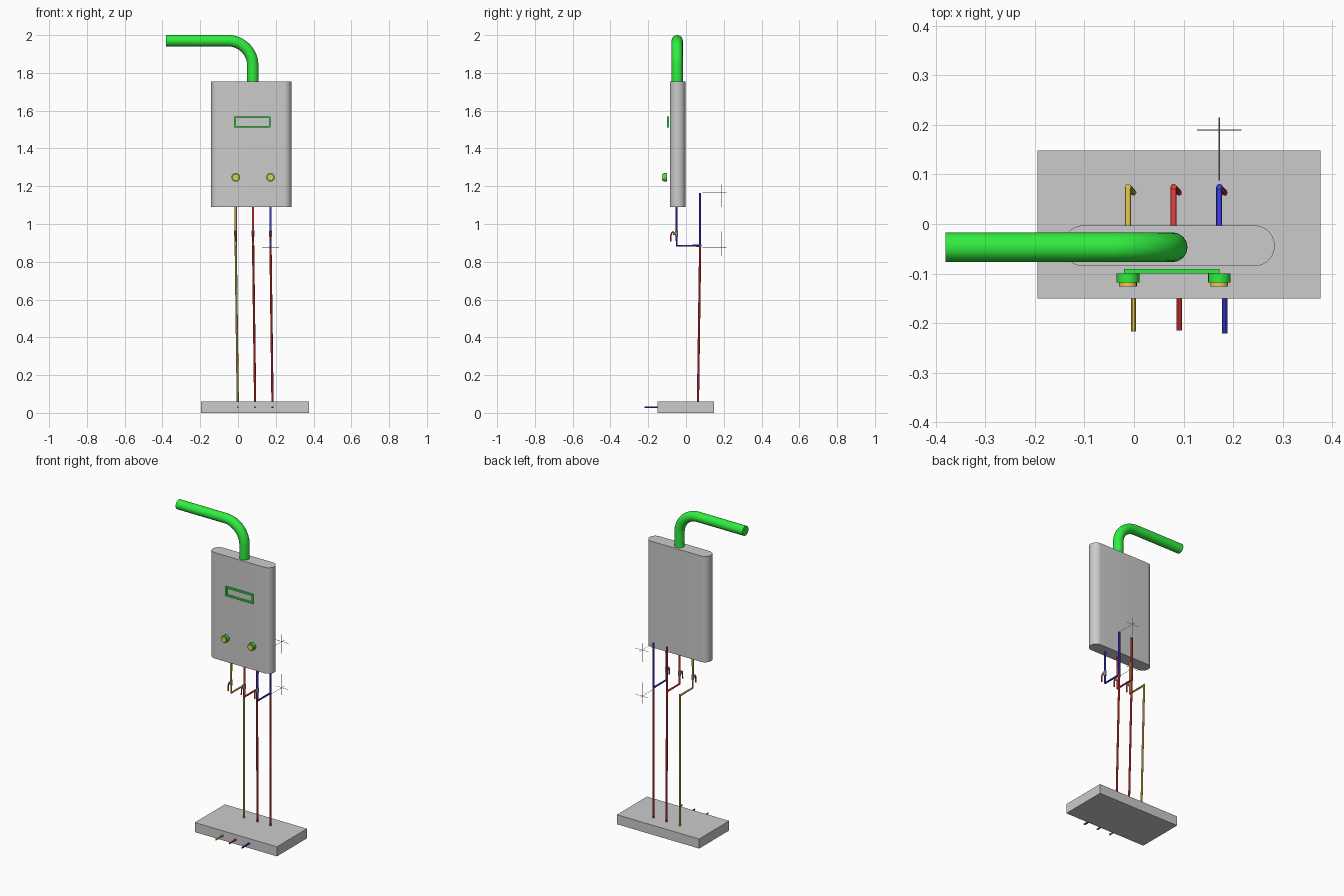
import bpy, bmesh, math
from math import sin, cos, pi

if "Cube" in bpy.data.objects:
    bpy.data.objects.remove(bpy.data.objects["Cube"])


def mat(name, rgb):
    m = bpy.data.materials.new(name)
    m.diffuse_color = (*rgb, 1)
    m.use_nodes = True
    m.node_tree.nodes["Principled BSDF"].inputs["Base Color"].default_value = m.diffuse_color
    return m


GREEN = mat("green", (0.03, 0.85, 0.05))
AMBER = mat("amber", (0.83, 0.6, 0.08))
RED = mat("red", (0.85, 0.05, 0.05))
BLUE = mat("blue", (0.05, 0.05, 0.85))


def finish(name, mesh, material=None):
    ob = bpy.data.objects.new(name, mesh)
    bpy.context.scene.collection.objects.link(ob)
    if material:
        mesh.materials.clear()
        mesh.materials.append(material)
    bpy.ops.object.select_all(action='DESELECT')
    ob.select_set(True)
    bpy.context.view_layer.objects.active = ob
    bpy.ops.object.shade_smooth_by_angle(angle=math.radians(35))
    return ob


def curve_mesh(name, curve):
    tmp = bpy.data.objects.new(name + "_path", curve)
    bpy.context.scene.collection.objects.link(tmp)
    dg = bpy.context.evaluated_depsgraph_get()
    mesh = bpy.data.meshes.new_from_object(tmp.evaluated_get(dg))
    bpy.data.objects.remove(tmp)
    return mesh


def add_spline(curve, pts, cyclic=False):
    s = curve.splines.new('POLY')
    s.points.add(len(pts) - 1)
    for p, co in zip(s.points, pts):
        p.co = (*co, 1)
    s.use_cyclic_u = cyclic


def tube(name, paths, r, material=None, res=3):
    c = bpy.data.curves.new(name, 'CURVE')
    c.dimensions = '3D'
    c.bevel_depth, c.bevel_resolution, c.use_fill_caps = r, res, True
    for pts in paths:
        add_spline(c, pts)
    return finish(name, curve_mesh(name, c), material)


def prism(name, outline, z0, z1, material=None):
    bm = bmesh.new()
    f = bm.faces.new([bm.verts.new((x, y, z0)) for x, y in outline])
    top = bmesh.ops.extrude_face_region(bm, geom=[f])['geom']
    bmesh.ops.translate(bm, vec=(0, 0, z1 - z0),
                        verts=[v for v in top if isinstance(v, bmesh.types.BMVert)])
    bmesh.ops.recalc_face_normals(bm, faces=bm.faces)
    me = bpy.data.meshes.new(name)
    bm.to_mesh(me)
    bm.free()
    return finish(name, me, material)


# Floor slab
prism("floor_slab", [(-0.195, -0.15), (0.376, -0.15), (0.376, 0.148), (-0.195, 0.148)], 0, 0.06)

# Heater casing with half-round sides
R, CY = 0.041, -0.044
outline = [(0.284 - R + R * cos(a), CY + R * sin(a)) for a in [-pi/2 + pi * i / 20 for i in range(21)]]
outline += [(-0.143 + R + R * cos(a), CY + R * sin(a)) for a in [pi/2 + pi * i / 20 for i in range(21)]]
prism("heater_casing", outline, 1.09, 1.755)

# Flue pipe: up, elbow, then out to the left
FX, FY, B = 0.078, -0.047, 0.13
flue = [(FX, FY, 1.75)]
flue += [(FX - B + B * cos(a), FY, 1.97 - B + B * sin(a)) for a in [pi/2 * i / 16 for i in range(17)]]
flue.append((-0.38, FY, 1.97))
tube("flue_pipe", [flue], 0.03, GREEN, 6)

# Display frame
c = bpy.data.curves.new("display_frame", 'CURVE')
c.dimensions, c.fill_mode, c.extrude = '2D', 'BOTH', 0.0045
for d in (0, 0.01):
    x0, x1, y0, y1 = -0.02 + d, 0.173 - d, -0.03 + d, 0.03 - d
    add_spline(c, [(x0, y0, 0), (x1, y0, 0), (x1, y1, 0), (x0, y1, 0)], True)
frame = finish("display_frame", curve_mesh("display_frame", c), GREEN)
frame.rotation_euler.x = pi / 2
frame.location = (0, -0.0955, 1.54)

# Control knobs
for side, x in (("left", -0.012), ("right", 0.172)):
    z = 1.247
    tube(f"{side}_knob_ring", [[(x, -0.1, z), (x, -0.118, z)]], 0.023, GREEN, 6)
    tube(f"{side}_knob_cap", [[(x, -0.117, z), (x, -0.126, z)]], 0.018, AMBER, 6)

# Supply lines: heater drop, riser from the floor, valve, stub out of the slab
PY, WY, ZB, ZT, r = -0.05, 0.075, 0.885, 1.165, 0.006
for name, x, upper, lower, stub, end in (("gas", -0.012, AMBER, AMBER, False, -0.217),
                                         ("hot", 0.08, RED, RED, True, -0.215),
                                         ("cold", 0.172, BLUE, RED, True, -0.221)):
    tube(f"{name}_heater_pipe", [[(x, PY, 1.1), (x, PY, ZB), (x, WY, ZB)]], r, upper)
    if stub:
        tube(f"{name}_upper_stub", [[(x, WY, ZB - 0.006), (x, WY, ZT)]], r, upper)
    tube(f"{name}_floor_riser", [[(x, WY, ZB + 0.006), (x + 0.011, WY - 0.012, 0.03)]], r, lower)
    tube(f"{name}_slab_outlet", [[(x + 0.011, -0.14, 0.03), (x + 0.011, end, 0.03)]], r * 0.9, upper)
    tube(f"{name}_valve_body", [[(x, PY, 0.935), (x, PY, 0.965)],
                                [(x, PY, 0.95), (x, PY - 0.018, 0.95)]], 0.008)
    tube(f"{name}_valve_lever", [[(x, PY - 0.016, 0.96), (x, PY - 0.026, 0.953),
                                  (x, PY - 0.03, 0.94), (x, PY - 0.03, 0.908)]], 0.004, RED)

# Dimension lines beside the cold stub
DX, DY, Z0 = 0.172, 0.19, 0.875
lines = [[(DX, DY, 0.83), (DX, DY, 0.96)], [(DX, DY, 1.09), (DX, DY, 1.21)]]
for z in (Z0, ZT):
    lines += [[(DX, 0.088, z), (DX, 0.215, z)], [(DX - 0.045, DY, z), (DX + 0.045, DY, z)]]
tube("dimension_lines", lines, 0.0012, None, 0)
